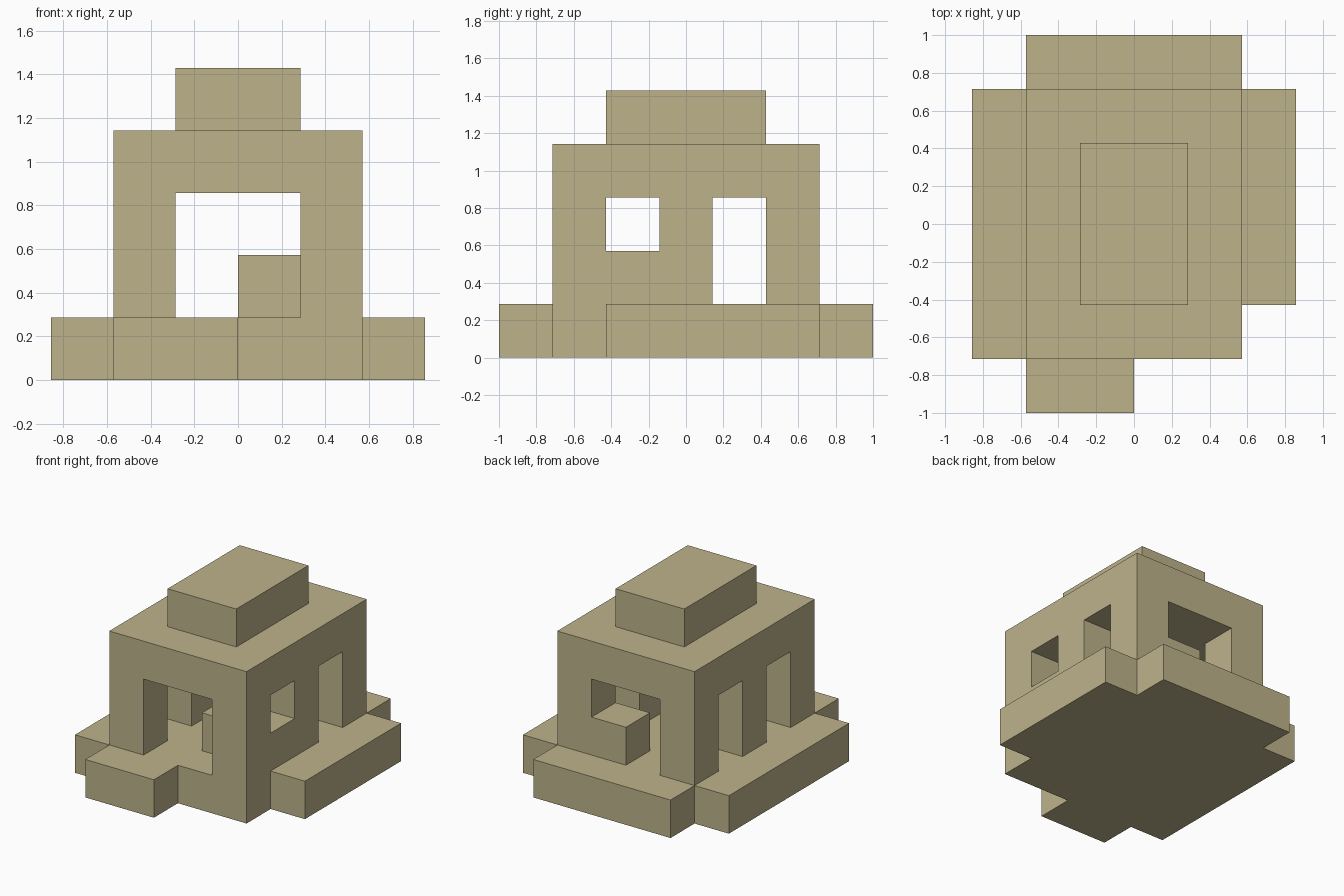
import bpy
import bmesh
from mathutils import Vector

cube = bpy.data.objects.get("Cube")
if cube:
    bpy.data.objects.remove(cube)

U = 2 / 7  # one building block

stone = bpy.data.materials.new("khaki_stone")
stone.use_nodes = True
COLOR = (0.51, 0.45, 0.26, 1)
stone.diffuse_color = COLOR
bsdf = next(n for n in stone.node_tree.nodes if n.type == 'BSDF_PRINCIPLED')
bsdf.inputs["Base Color"].default_value = COLOR


def block(name, x, y, z):
    """Box between (low, high) ranges given in block units."""
    low, high = (Vector(c) * U for c in zip(x, y, z))
    bm = bmesh.new()
    bmesh.ops.create_cube(bm, size=1)
    bmesh.ops.scale(bm, vec=high - low, verts=bm.verts)
    bmesh.ops.translate(bm, vec=(low + high) / 2, verts=bm.verts)
    mesh = bpy.data.meshes.new(name)
    bm.to_mesh(mesh)
    bm.free()
    mesh.materials.append(stone)
    obj = bpy.data.objects.new(name, mesh)
    bpy.context.collection.objects.link(obj)
    return obj


# Floor and the low steps around it
block("floor", (-2, 2), (-2.5, 2.5), (0, 1))
block("right_step", (-3, -2), (-2.5, 2.5), (0, 1))
block("left_step", (2, 3), (-1.5, 2.5), (0, 1))
block("back_step", (-2, 2), (2.5, 3.5), (0, 1))
block("front_step", (-2, 0), (-3.5, -2.5), (0, 1))

# Three piers on each side, leaving the doorways between them
for side, x in (("right", (-2, -1)), ("left", (1, 2))):
    for place, y in (("front", -2), ("middle", 0), ("back", 2)):
        block(f"{side}_{place}_pier", x, (y - 0.5, y + 0.5), (1, 3))

# Low walls under the windows, and the block inside the room
block("left_window_wall", (1, 2), (-1.5, -0.5), (1, 2))
block("back_window_wall", (0, 1), (1.5, 2.5), (1, 2))
block("inner_block", (0, 1), (-1.5, -0.5), (1, 2))

# Roof slab and raised cap
block("roof", (-2, 2), (-2.5, 2.5), (3, 4))
block("roof_cap", (-1, 1), (-1.5, 1.5), (4, 5))
